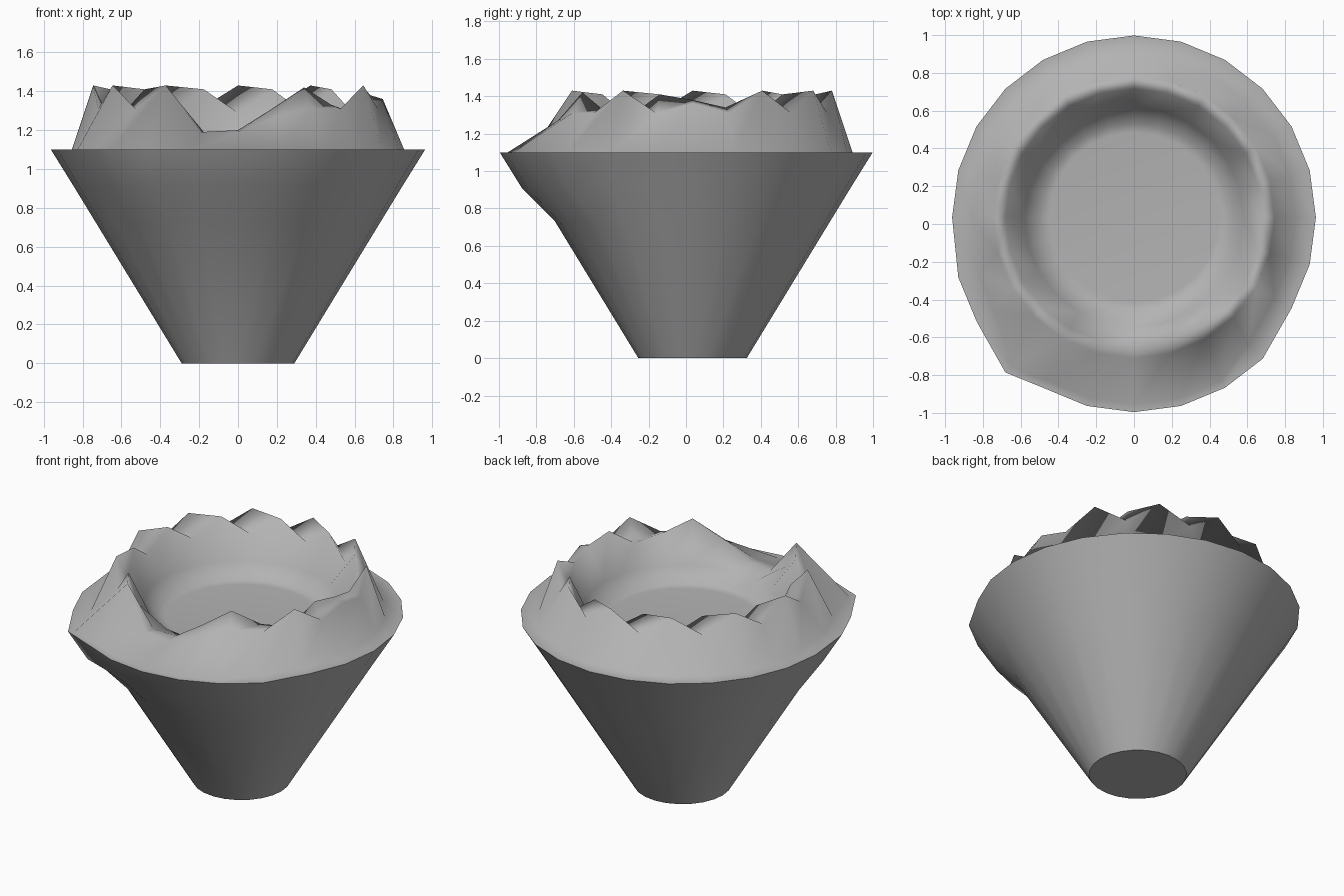
import bpy, bmesh, math

if "Cube" in bpy.data.objects:
    bpy.data.objects.remove(bpy.data.objects["Cube"])

N = 24
CY = 0.035

# Mid-grey material shared by both parts
grey = bpy.data.materials.new("grey")
grey.diffuse_color = (0.45, 0.45, 0.45, 1)
grey.use_nodes = True
grey.node_tree.nodes["Principled BSDF"].inputs["Base Color"].default_value = grey.diffuse_color


def make_rings(name, rings, cap_start=False, cap_end=False, smooth=35):
    """Skin a list of N-point rings, optionally closing either end."""
    bm = bmesh.new()
    loops = [[bm.verts.new(p) for p in ring] for ring in rings]
    for a, b in zip(loops, loops[1:]):
        for i in range(N):
            j = (i + 1) % N
            bm.faces.new((a[i], a[j], b[j], b[i]))
    if cap_start:
        bm.faces.new(loops[0][::-1])
    if cap_end:
        bm.faces.new(loops[-1])
    me = bpy.data.meshes.new(name)
    bm.to_mesh(me)
    bm.free()
    me.materials.append(grey)
    ob = bpy.data.objects.new(name, me)
    bpy.context.collection.objects.link(ob)
    bpy.ops.object.select_all(action='DESELECT')
    ob.select_set(True)
    bpy.context.view_layer.objects.active = ob
    bpy.ops.object.shade_smooth_by_angle(angle=math.radians(smooth))
    return ob


def ring(r, z, dy=lambda d: 0.0):
    """r and z may be numbers or functions of the angle in degrees."""
    pts = []
    for i in range(N):
        d = i * 360 // N
        a = math.radians(d)
        rr = r(d) if callable(r) else r
        zz = z(d) if callable(z) else z
        pts.append((rr * math.cos(a), CY + rr * math.sin(a) + dy(d), zz))
    return pts


# Bulge pushing the front of the upper cup outwards
def front_push(d):
    if d == 225:
        return -0.14
    return -0.068 if 195 <= d <= 315 else 0.0


# Conical cup with bulged front
make_rings("cup", [
    ring(0.29, 0),
    ring(0.735, 0.73),
    ring(0.845, 0.91, front_push),
    ring(0.963, 1.10, front_push),
], cap_start=True)


# Jagged crest: peaks every 30 degrees, with a low gap at the front
def crest(d):
    special = {0: 1.36, 255: 1.19, 270: 1.19, 285: 1.27, 300: 1.31}
    return special.get(d, 1.43 if d % 30 == 0 else 1.31)


# Inner crest is the same zigzag turned by one step
def inner_crest(d):
    special = {0: 1.38, 255: 1.19, 270: 1.20, 285: 1.31, 300: 1.42, 315: 1.33}
    return special.get(d, crest((d - 15) % 360) - 0.02)


def base_radius(d):
    return 0.92 if 225 <= d <= 300 else 0.855


# Rocky collar from the rim up over the crest to the sunken flat floor
make_rings("rock_collar", [
    ring(0.963, 1.10, front_push),
    ring(base_radius, 1.10, front_push),
    ring(0.745, crest),
    ring(0.68, inner_crest),
    ring(0.58, 1.16),
    ring(0.50, 1.075),
    ring(0.45, 1.07),
], cap_end=True, smooth=180)
